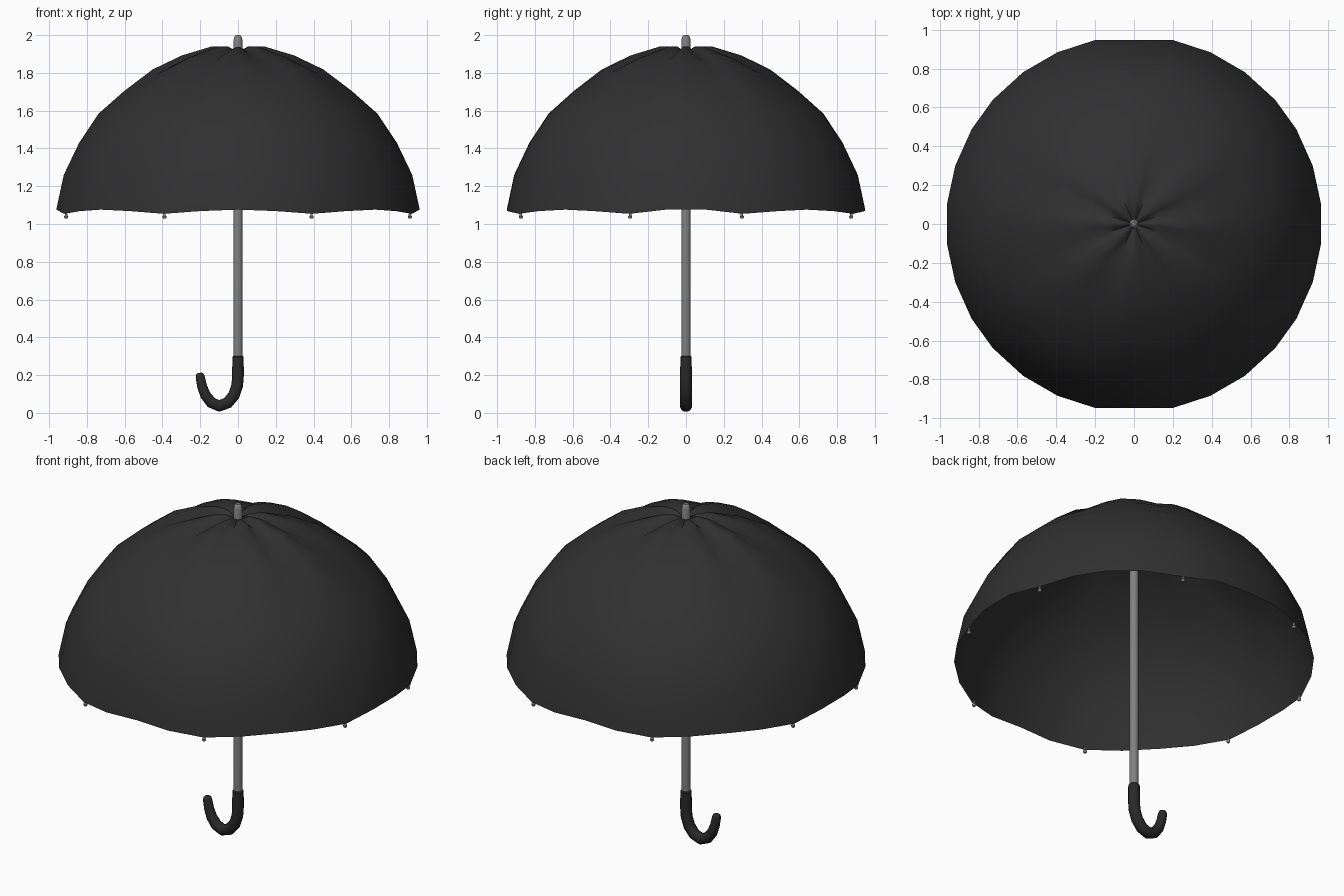
import bpy, bmesh, math
from mathutils import Vector

if "Cube" in bpy.data.objects:
    bpy.data.objects.remove(bpy.data.objects["Cube"])


def material(name, rgb):
    m = bpy.data.materials.new(name)
    m.diffuse_color = (*rgb, 1)
    m.use_nodes = True
    m.node_tree.nodes["Principled BSDF"].inputs["Base Color"].default_value = m.diffuse_color
    return m


FABRIC = material("black fabric", (0.03, 0.03, 0.03))
GRIP = material("black grip", (0.022, 0.022, 0.022))
METAL = material("grey metal", (0.22, 0.22, 0.22))


def finish(name, bm, mat, angle):
    bmesh.ops.recalc_face_normals(bm, faces=bm.faces)
    me = bpy.data.meshes.new(name)
    bm.to_mesh(me)
    bm.free()
    me.materials.append(mat)
    ob = bpy.data.objects.new(name, me)
    bpy.context.collection.objects.link(ob)
    bpy.ops.object.select_all(action='DESELECT')
    ob.select_set(True)
    bpy.context.view_layer.objects.active = ob
    bpy.ops.object.shade_smooth_by_angle(angle=math.radians(angle))
    return ob


def loft(bm, rings):
    """Bridge consecutive closed rings of points."""
    rows = [[bm.verts.new(p) for p in ring] for ring in rings]
    for a, b in zip(rows, rows[1:]):
        n = len(a)
        for i in range(n):
            j = (i + 1) % n
            bm.faces.new((a[i], a[j], b[j], b[i]))
    return rows


def tube(name, path, mat, sides):
    """Capped tube along (x, z, radius) points in the xz plane."""
    bm = bmesh.new()
    pts = [Vector((x, 0, z)) for x, z, r in path]
    rings = []
    for i, p in enumerate(pts):
        t = (pts[min(i + 1, len(pts) - 1)] - pts[max(i - 1, 0)]).normalized()
        side = Vector((0, 1, 0))
        out = side.cross(t)
        r = path[i][2]
        angles = [math.tau * (k + 0.5) / sides for k in range(sides)]
        rings.append([p + r * (math.cos(a) * out + math.sin(a) * side) for a in angles])
    rows = loft(bm, rings)
    bm.faces.new(rows[0])
    bm.faces.new(rows[-1])
    return finish(name, bm, mat, 40)


# Canopy: eight panels, (angle, sag) spokes in one quadrant; sag 1 lies on a rib
quadrant = [(6.3, 0), (18, 1), (30.3, 0.35), (41.3, 0), (53.8, 0.35), (66, 1), (78, 0.35)]
spokes = quadrant + [(90, 0)] + [(180 - a, s) for a, s in reversed(quadrant)]
spokes += [(a + 180, s) for a, s in spokes]

# radius, height, drop at the ribs
profile = [(0.968, 1.076, 0.022), (0.928, 1.26, 0.004), (0.846, 1.43, 0.005),
           (0.742, 1.585, 0.008), (0.605, 1.705, 0.014), (0.455, 1.818, 0.024),
           (0.30, 1.892, 0.030), (0.14, 1.94, 0.036), (0.07, 1.94, 0.03),
           (0.02, 1.915, 0.0)]
rings = []
for r, z, drop in profile:
    ring = []
    for a, s in spokes:
        t = math.radians(a)
        # the front and back panels are stretched flat along their middle
        k = 0.98 if a % 180 == 90 else 1.0
        ring.append((r * k * math.cos(t), r * k * math.sin(t), z - drop * s))
    rings.append(ring)
bm = bmesh.new()
loft(bm, rings)
finish("canopy", bm, FABRIC, 60)

# Shaft with rounded top ferrule
tube("shaft", [(0, 0.28, 0.025), (0, 1.97, 0.025), (0, 1.99, 0.021), (0, 2.0, 0.012)], METAL, 10)

# Hooked handle
tube("handle", [(0, 0.302, 0.024), (0, 0.295, 0.031), (0, 0.20, 0.032), (-0.004, 0.145, 0.032),
                (-0.022, 0.093, 0.032), (-0.055, 0.053, 0.032), (-0.10, 0.037, 0.032),
                (-0.142, 0.055, 0.031), (-0.173, 0.095, 0.029), (-0.19, 0.14, 0.027),
                (-0.20, 0.19, 0.025), (-0.202, 0.205, 0.021), (-0.203, 0.212, 0.011)], GRIP, 12)

# Rib tips hanging below the rim
for n, (a, s) in enumerate([sp for sp in spokes if sp[1] == 1]):
    t = math.radians(a)
    tip = tube("rib_tip_%d" % (n + 1), [(0, 1.028, 0.006), (0, 1.034, 0.011), (0, 1.042, 0.011),
                                       (0, 1.046, 0.007), (0, 1.065, 0.006)], METAL, 8)
    tip.location = (0.957 * math.cos(t), 0.957 * math.sin(t), 0)
